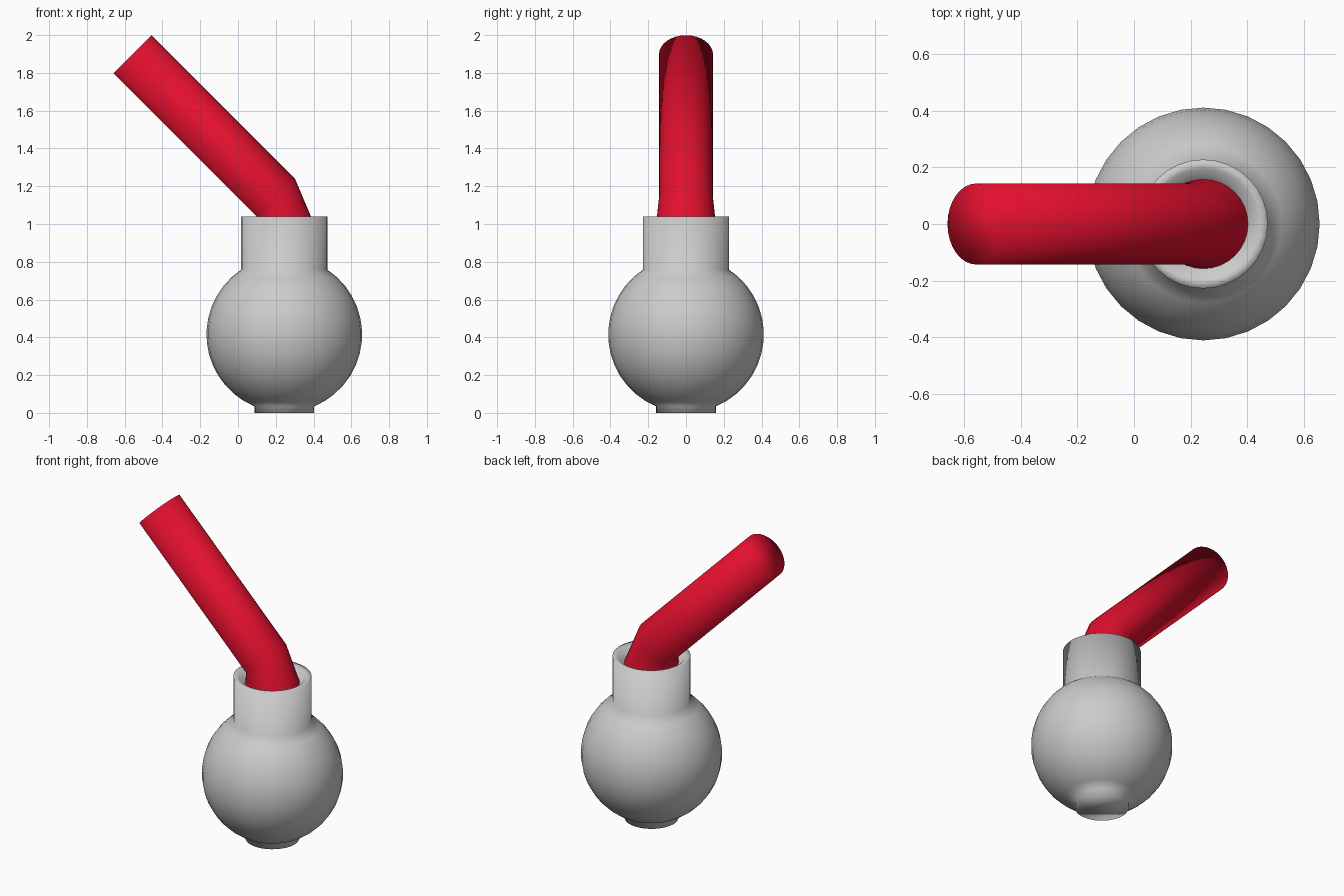
import bpy
from math import sin, cos, pi, asin, sqrt
from mathutils import Vector

if "Cube" in bpy.data.objects:
    bpy.data.objects.remove(bpy.data.objects["Cube"])

SEGS = 32
AXIS_X = 0.245


def ring(center, radius, u=(1, 0, 0)):
    """Circle of points spanned by direction u and the y axis."""
    u, v, c = Vector(u).normalized(), Vector((0, 1, 0)), Vector(center)
    angles = [2 * pi * i / SEGS for i in range(SEGS)]
    return [c + radius * (cos(a) * u + sin(a) * v) for a in angles]


def loft(name, rings, cap_start=False, cap_end=False):
    """Skin a list of rings into one smooth mesh."""
    verts = [p for r in rings for p in r]
    faces = []
    for k in range(len(rings) - 1):
        a, b = k * SEGS, (k + 1) * SEGS
        for i in range(SEGS):
            j = (i + 1) % SEGS
            faces.append((a + i, a + j, b + j, b + i))
    if cap_start:
        faces.append(tuple(reversed(range(SEGS))))
    if cap_end:
        faces.append(tuple(range(len(verts) - SEGS, len(verts))))
    mesh = bpy.data.meshes.new(name)
    mesh.from_pydata(verts, [], faces)
    mesh.polygons.foreach_set("use_smooth", [True] * len(faces))
    mesh.update()
    obj = bpy.data.objects.new(name, mesh)
    bpy.context.collection.objects.link(obj)
    return obj


# Round flask: foot, ball, neck and dished rim
R, CZ = 0.412, 0.415
FOOT, NECK = 0.158, 0.228
profile = [(FOOT, 0.0)]
start, end = -pi / 2 + asin(FOOT / R), pi / 2 - asin(NECK / R)
steps = 14
for k in range(steps + 1):
    a = start + (end - start) * k / steps
    profile.append((R * cos(a), CZ + R * sin(a)))
profile += [(NECK, 1.04), (0.195, 1.035), (FOOT, 1.0)]
loft("flask_body", [ring((AXIS_X, 0, z), r) for r, z in profile], cap_start=True)

# Bent red tube rising out of the neck
slant = (1, 0, 1)
tube = loft("bent_tube", [
    ring((AXIS_X, 0, 1.0), FOOT),
    ring((0.2, 0, 1.14), 0.143, slant),
    ring((-0.558, 0, 1.898), 0.143, slant),
], cap_end=True)
red = bpy.data.materials.new("red")
red.diffuse_color = (0.76, 0.005, 0.027, 1)
red.use_nodes = True
red.node_tree.nodes["Principled BSDF"].inputs["Base Color"].default_value = red.diffuse_color
tube.data.materials.append(red)
